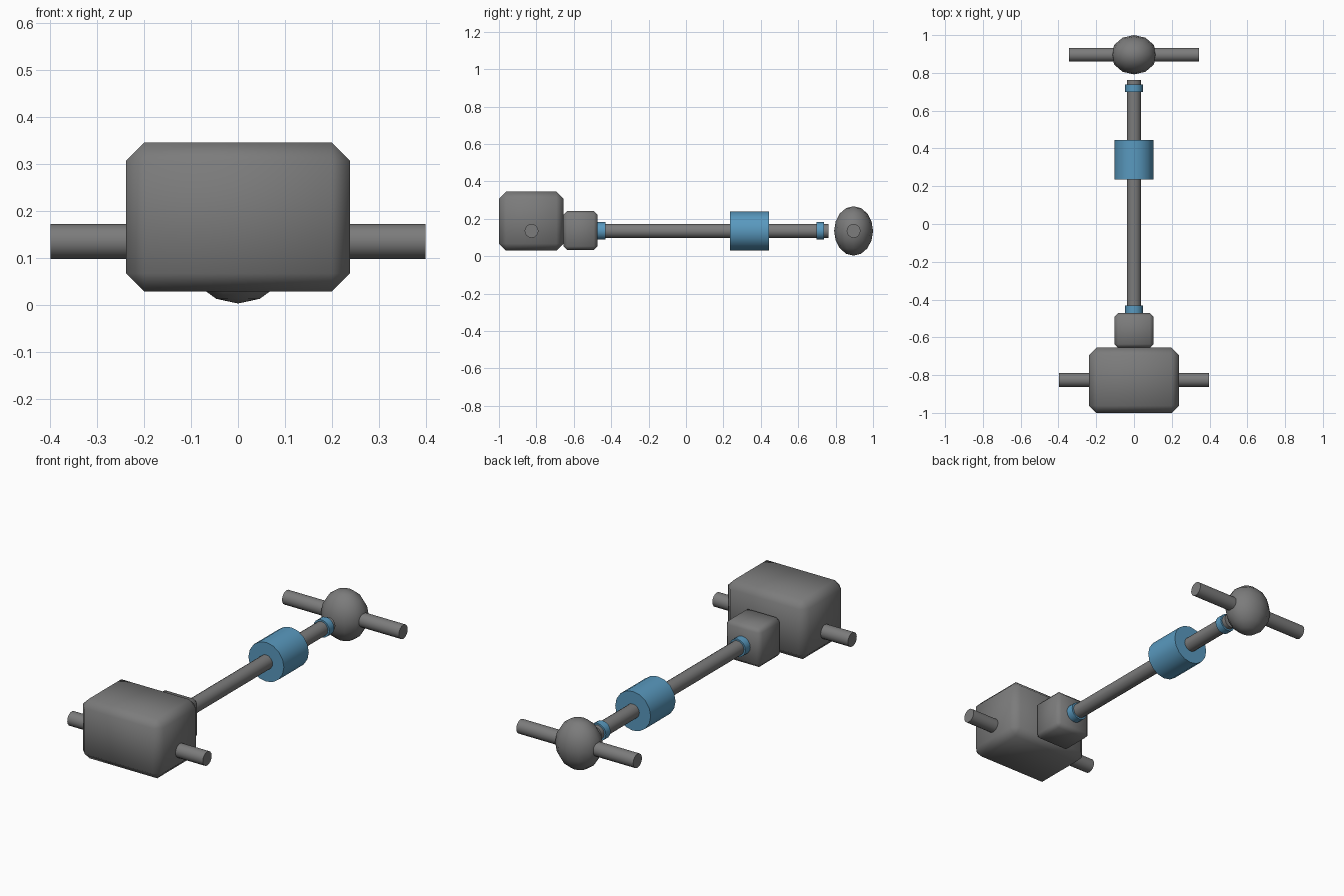
import bpy
from math import pi, radians

cube = bpy.data.objects.get("Cube")
if cube:
    bpy.data.objects.remove(cube, do_unlink=True)

AXIS_Z = 0.135   # height shared by every shaft
ALONG = {"x": (0, pi / 2, 0), "y": (pi / 2, 0, 0)}


def material(name, rgb):
    mat = bpy.data.materials.new(name)
    mat.use_nodes = True
    mat.diffuse_color = (*rgb, 1)
    mat.node_tree.nodes["Principled BSDF"].inputs["Base Color"].default_value = (*rgb, 1)
    return mat


steel = material("steel grey", (0.2, 0.2, 0.2))
blue = material("coupling blue", (0.1, 0.32, 0.52))


def finish(name, mat):
    obj = bpy.context.object
    obj.name = name
    obj.data.materials.append(mat)
    bpy.ops.object.transform_apply(location=False, rotation=True, scale=True)
    return obj


def housing(name, size, y, z, bevel):
    """Chamfered box with soft shading."""
    bpy.ops.mesh.primitive_cube_add(size=1, location=(0, y, z))
    bpy.context.object.scale = size
    obj = finish(name, steel)
    mod = obj.modifiers.new("Chamfer", "BEVEL")
    mod.width, mod.segments = bevel, 1
    bpy.ops.object.shade_smooth()


def rod(name, axis, radius, start, end, mat, y=0, sides=16):
    """Cylinder lying along x or y between two positions."""
    mid = (start + end) / 2
    loc = (mid, y, AXIS_Z) if axis == "x" else (0, mid, AXIS_Z)
    bpy.ops.mesh.primitive_cylinder_add(vertices=sides, radius=radius, depth=end - start,
                                        location=loc, rotation=ALONG[axis])
    finish(name, mat)
    bpy.ops.object.shade_smooth_by_angle(angle=radians(40))


# Front gearbox and the smaller transfer case behind it
housing("gearbox", (0.475, 0.345, 0.316), -0.8275, 0.187, 0.038)
housing("transfer_case", (0.208, 0.184, 0.208), -0.564, 0.137, 0.02)

# Half shafts
rod("front_axle", "x", 0.037, -0.398, 0.398, steel, y=-0.826)
rod("rear_axle", "x", 0.037, -0.343, 0.343, steel, y=0.896)

# Propeller shaft with its joints and coupling
rod("propeller_shaft", "y", 0.038, -0.48, 0.762, steel)
rod("front_joint", "y", 0.047, -0.474, -0.431, blue)
rod("rear_joint", "y", 0.047, 0.699, 0.739, blue)
rod("centre_coupling", "y", 0.104, 0.236, 0.445, blue)

# Rear differential
bpy.ops.mesh.primitive_uv_sphere_add(segments=12, ring_count=8, radius=1,
                                     location=(0, 0.896, AXIS_Z))
bpy.context.object.scale = (0.121, 0.104, 0.132)
finish("rear_differential", steel)
bpy.ops.object.shade_smooth()
